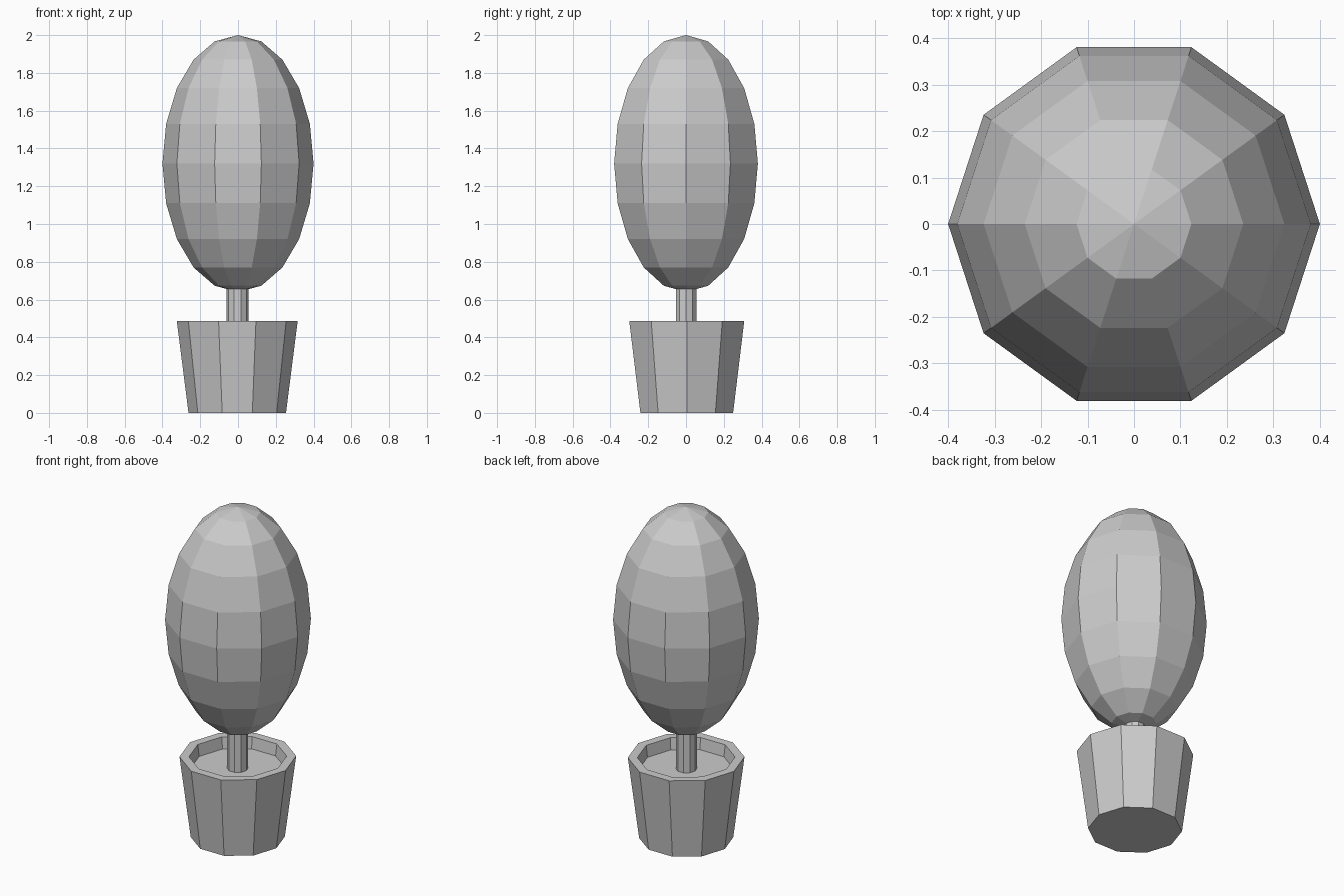
import bpy, bmesh
from math import cos, sin, pi

if "Cube" in bpy.data.objects:
    bpy.data.objects.remove(bpy.data.objects["Cube"])

SIDES = 10


def lathe(name, profile, x=0.0, y=0.0):
    """Revolve (radius, z) points around a vertical axis; radius 0 makes a pole."""
    bm = bmesh.new()
    rings = []
    for r, z in profile:
        n = SIDES if r > 0 else 1
        rings.append([bm.verts.new((x + r * cos(2 * pi * i / SIDES),
                                    y + r * sin(2 * pi * i / SIDES), z)) for i in range(n)])
    for a, b in zip(rings, rings[1:]):
        for i in range(SIDES):
            j = (i + 1) % SIDES
            quad = [a[i % len(a)], a[j % len(a)], b[j % len(b)], b[i % len(b)]]
            bm.faces.new(list(dict.fromkeys(quad)))
    # Flat caps on open ends
    for ring in (rings[0], rings[-1]):
        if len(ring) > 1:
            bm.faces.new(ring)
    bmesh.ops.recalc_face_normals(bm, faces=bm.faces)
    mesh = bpy.data.meshes.new(name)
    bm.to_mesh(mesh)
    bm.free()
    obj = bpy.data.objects.new(name, mesh)
    bpy.context.collection.objects.link(obj)
    return obj


# Tapered pot: base, outer wall, rim, inner wall, soil as the top cap
lathe("pot", [(0.258, 0), (0.32, 0.487), (0.268, 0.487), (0.259, 0.417)], -0.004, 0.004)

# Trunk from the soil into the foliage
lathe("trunk", [(0.058, 0.41), (0.058, 0.67)], -0.003, 0.001)

# Egg-shaped faceted foliage
lathe("foliage", [(0.4 * sin(pi * k / 10) if 0 < k < 10 else 0,
                   1.32 - 0.68 * cos(pi * k / 10)) for k in range(11)])
